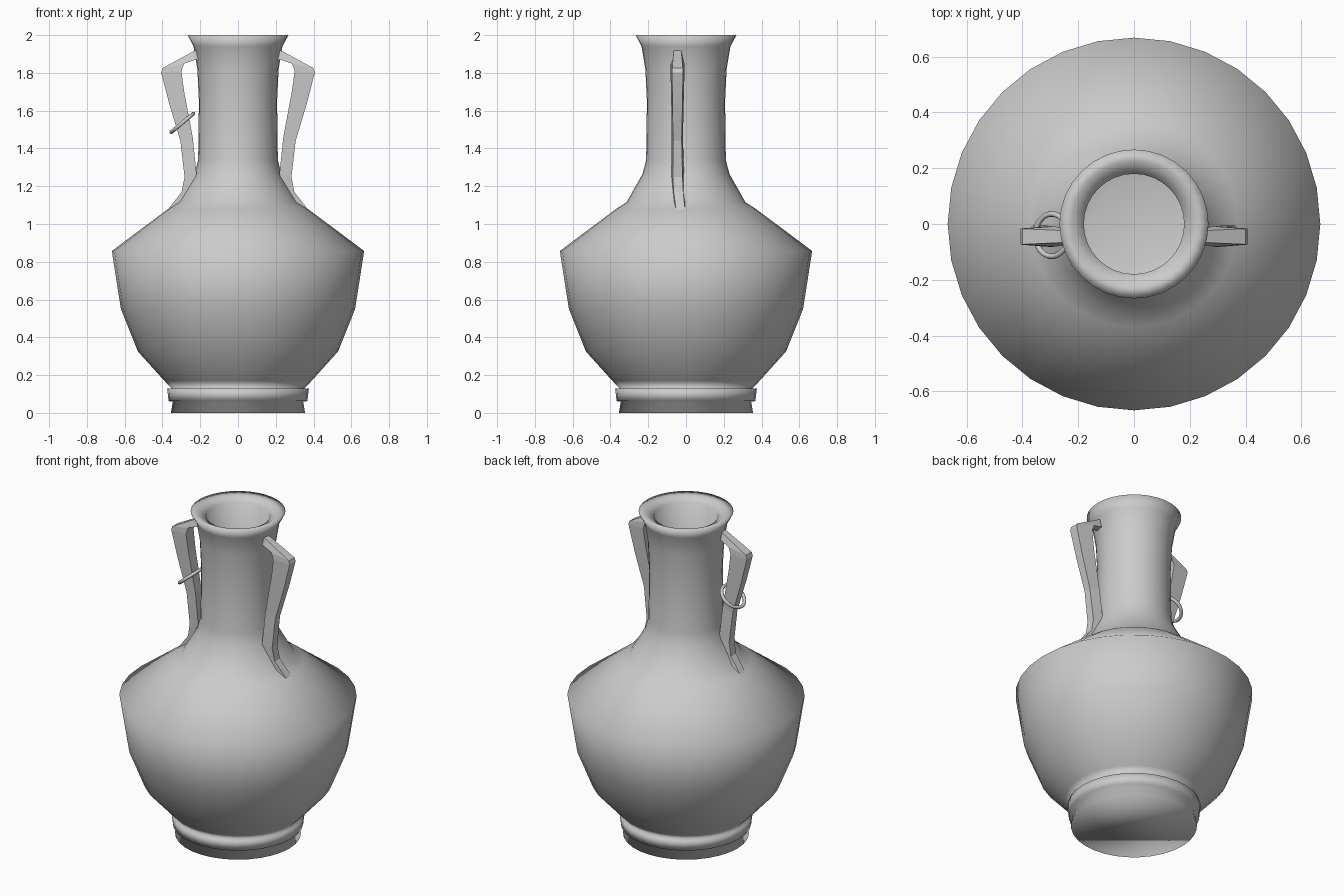
import bpy, bmesh, math
from mathutils import Vector

if "Cube" in bpy.data.objects:
    bpy.data.objects.remove(bpy.data.objects["Cube"])

clay = bpy.data.materials.new("grey clay")
clay.diffuse_color = (0.6, 0.6, 0.6, 1)
clay.use_nodes = True
clay.node_tree.nodes["Principled BSDF"].inputs["Base Color"].default_value = clay.diffuse_color


def finish(name, bm, smooth):
    bmesh.ops.recalc_face_normals(bm, faces=bm.faces[:])
    me = bpy.data.meshes.new(name)
    bm.to_mesh(me)
    bm.free()
    for p in me.polygons:
        p.use_smooth = smooth
    me.materials.append(clay)
    ob = bpy.data.objects.new(name, me)
    bpy.context.collection.objects.link(ob)
    return ob


def bridge(bm, a, b):
    n = len(a)
    for i in range(n):
        bm.faces.new((a[i], a[(i + 1) % n], b[(i + 1) % n], b[i]))


# vase body: outer profile from foot to rim, then back down the inside
profile = [
    (0.355, 0.0), (0.345, 0.06), (0.367, 0.062), (0.375, 0.128), (0.352, 0.13),
    (0.39, 0.17), (0.53, 0.325), (0.62, 0.55), (0.668, 0.857), (0.37, 1.08),
    (0.315, 1.115), (0.23, 1.265), (0.211, 1.34), (0.207, 1.65), (0.215, 1.82),
    (0.235, 1.94), (0.267, 2.0),
    (0.225, 1.995), (0.18, 1.97), (0.18, 1.34), (0.205, 1.25), (0.34, 1.06),
    (0.63, 0.84), (0.59, 0.56), (0.50, 0.34), (0.33, 0.17), (0.15, 0.12),
]
SEG = 32
bm = bmesh.new()
rings = []
for r, z in profile:
    rings.append([bm.verts.new((r * math.cos(i * math.tau / SEG),
                                r * math.sin(i * math.tau / SEG), z))
                  for i in range(SEG)])
for a, b in zip(rings, rings[1:]):
    bridge(bm, a, b)
bm.faces.new(rings[0][::-1])
bm.faces.new(rings[-1])
finish("vase_body", bm, True)

# handles: outer x, z, inner x, z, half width, centre y at each station
stations = [
    (0.205, 1.925, 0.20, 1.87, 0.020, -0.045),
    (0.235, 1.915, 0.23, 1.868, 0.024, -0.045),
    (0.400, 1.825, 0.285, 1.85, 0.033, -0.045),
    (0.407, 1.803, 0.30, 1.81, 0.034, -0.045),
    (0.365, 1.64, 0.285, 1.70, 0.031, -0.045),
    (0.305, 1.44, 0.240, 1.46, 0.027, -0.046),
    (0.283, 1.25, 0.220, 1.27, 0.030, -0.044),
    (0.298, 1.17, 0.235, 1.15, 0.030, -0.040),
    (0.395, 1.045, 0.36, 1.04, 0.027, -0.025),
]
for side, label in ((-1, "left"), (1, "right")):
    bm = bmesh.new()
    loops = []
    for ox, oz, ix, iz, w, y in stations:
        loops.append([bm.verts.new(c) for c in (
            (side * ox, y - w * 0.85, oz), (side * ox, y + w * 0.85, oz),
            (side * ix, y + w * 1.1, iz), (side * ix, y - w * 1.1, iz))])
    for a, b in zip(loops, loops[1:]):
        bridge(bm, a, b)
    bm.faces.new(loops[0])
    bm.faces.new(loops[-1][::-1])
    finish(label + "_handle", bm, False)

# loose ring hanging on the left handle
bpy.ops.mesh.primitive_torus_add(major_segments=32, minor_segments=8,
                                 major_radius=0.076, minor_radius=0.010,
                                 location=(-0.295, -0.04, 1.535),
                                 rotation=(0, -0.70, 0))
ring = bpy.context.object
ring.name = "handle_ring"
ring.data.materials.append(clay)
bpy.ops.object.shade_smooth()
